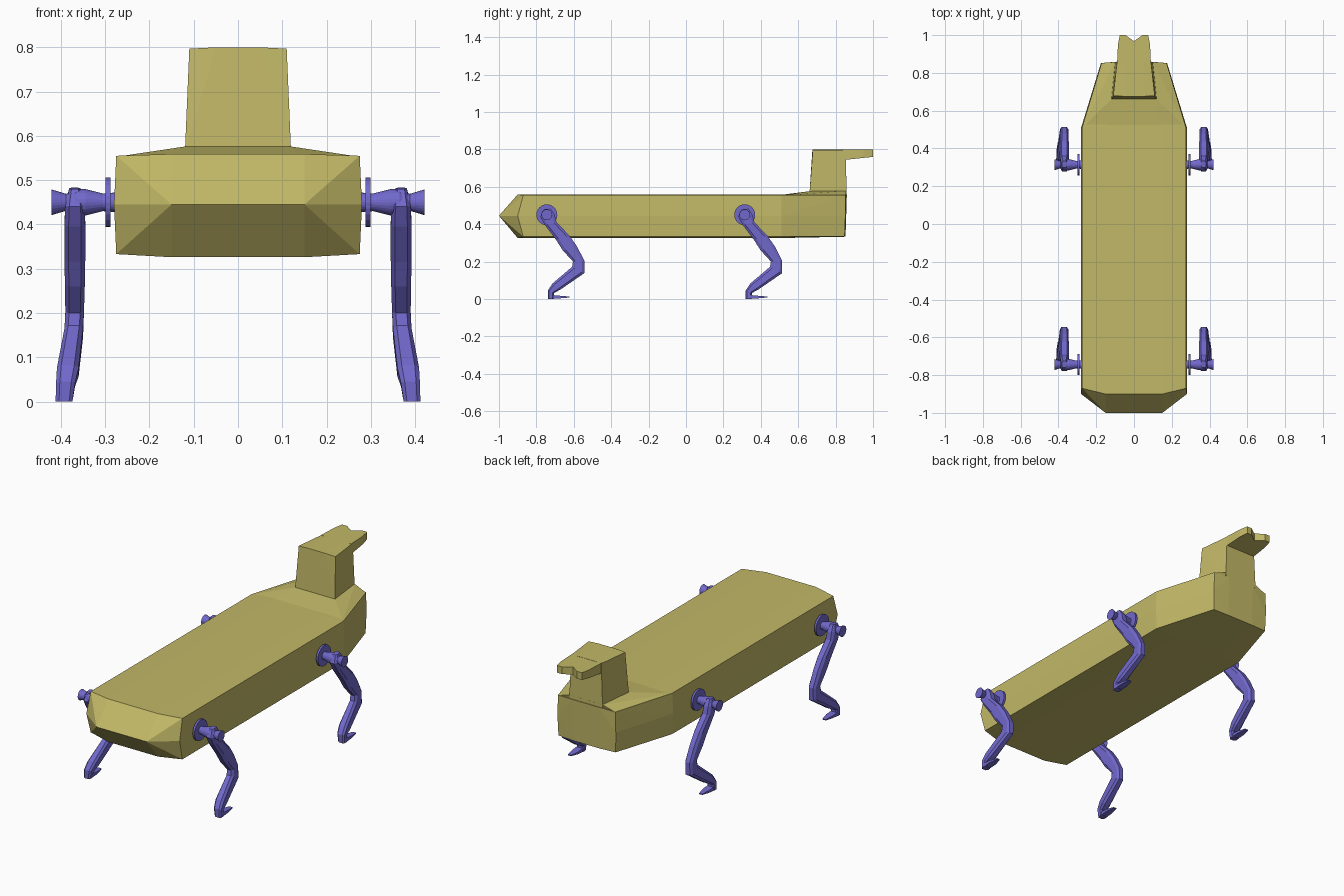
import bpy, bmesh, math

if "Cube" in bpy.data.objects:
    bpy.data.objects.remove(bpy.data.objects["Cube"])


def material(name, rgb):
    m = bpy.data.materials.new(name)
    m.diffuse_color = (*rgb, 1)
    m.use_nodes = True
    m.node_tree.nodes["Principled BSDF"].inputs["Base Color"].default_value = m.diffuse_color
    return m


KHAKI = material("khaki", (0.54, 0.48, 0.135))
BLUE = material("slate blue", (0.165, 0.14, 0.60))


def finish(name, bm, mat):
    bmesh.ops.recalc_face_normals(bm, faces=bm.faces[:])
    me = bpy.data.meshes.new(name)
    bm.to_mesh(me)
    bm.free()
    me.materials.append(mat)
    ob = bpy.data.objects.new(name, me)
    bpy.context.collection.objects.link(ob)
    return ob


def hull(name, half, mat):
    """Convex block from one half of its corners, mirrored in x."""
    bm = bmesh.new()
    vs = [bm.verts.new((s * x, y, z)) for x, y, z in half for s in (1, -1)]
    out = bmesh.ops.convex_hull(bm, input=vs)
    inner = [v for v in out["geom_interior"] if isinstance(v, bmesh.types.BMVert)]
    bmesh.ops.delete(bm, geom=inner, context='VERTS')
    return finish(name, bm, mat)


def loft(name, rings, mat):
    """Skin a list of equal-length rings and cap both ends."""
    bm = bmesh.new()
    rows = [[bm.verts.new(p) for p in r] for r in rings]
    n = len(rows[0])
    for a, b in zip(rows, rows[1:]):
        for i in range(n):
            j = (i + 1) % n
            bm.faces.new((a[i], a[j], b[j], b[i]))
    bm.faces.new(rows[0])
    bm.faces.new(rows[-1])
    return finish(name, bm, mat)


# Body: long box with wedge nose and tapered rear
hull("body", [
    (0.15, -1.0, 0.445), (0.28, -0.90, 0.445),
    (0.275, -0.87, 0.555), (0.15, -0.90, 0.559),
    (0.275, -0.87, 0.333), (0.15, -0.90, 0.326),
    (0.275, 0.51, 0.555), (0.28, 0.51, 0.445), (0.275, 0.51, 0.333),
    (0.15, 0.51, 0.559), (0.15, 0.51, 0.326),
    (0.172, 0.852, 0.555), (0.175, 0.852, 0.445), (0.172, 0.848, 0.335),
    (0.08, 0.86, 0.559), (0.08, 0.853, 0.333)], KHAKI)

# Gentle rise around the base of the neck
hull("shoulder_rise", [
    (0.14, 0.50, 0.556), (0.274, 0.51, 0.553), (0.171, 0.851, 0.553),
    (0.12, 0.66, 0.576), (0.10, 0.858, 0.578), (0.14, 0.50, 0.55)], KHAKI)

# Neck
hull("neck", [
    (0.12, 0.66, 0.56), (0.10, 0.858, 0.56),
    (0.11, 0.678, 0.797), (0.09, 0.855, 0.797),
    (0.05, 0.676, 0.80), (0.05, 0.855, 0.80)], KHAKI)

# Head plate with forked end
right = [(0.09, 0.84), (0.085, 0.95), (0.075, 1.0), (0.045, 1.0)]
outline = right + [(0, 0.968)] + [(-x, y) for x, y in reversed(right)]
loft("head_plate", [[(x, y, 0.799) for x, y in outline],
                    [(x, y, 0.745 + (y - 0.86) * 0.107) for x, y in outline]], KHAKI)

# Leg stations: back y, back z, front y, front z, inner x, outer x
LEG = [
    (-0.015, 0.480, 0.020, 0.483, 0.356, 0.381),
    (-0.035, 0.440, 0.042, 0.450, 0.347, 0.390),
    (-0.010, 0.395, 0.052, 0.410, 0.345, 0.392),
    (0.050, 0.315, 0.120, 0.340, 0.345, 0.392),
    (0.085, 0.260, 0.162, 0.280, 0.346, 0.391),
    (0.140, 0.200, 0.200, 0.205, 0.348, 0.390),
    (0.135, 0.172, 0.200, 0.138, 0.350, 0.392),
    (0.030, 0.083, 0.072, 0.050, 0.360, 0.409),
    (0.005, 0.045, 0.038, 0.032, 0.368, 0.411),
    (0.005, 0.000, 0.038, 0.000, 0.374, 0.412)]


def leg_ring(st, s, hip):
    """Eight-sided section: a rectangle with cut corners."""
    by, bz, fy, fz, x0, x1 = st
    c = 0.2
    corners = [(0, c), (0, 1 - c), (c, 1), (1 - c, 1), (1, 1 - c), (1, c), (1 - c, 0), (c, 0)]
    return [(s * (x0 + (x1 - x0) * u), hip + by + (fy - by) * v, bz + (fz - bz) * v)
            for u, v in corners]


def lathe(name, profile, s, hip, sides=24):
    """Turned part around the hip axis."""
    rings = []
    for x, r in profile:
        rings.append([(s * x, hip + r * math.cos(math.tau * i / sides),
                       0.45 + r * math.sin(math.tau * i / sides)) for i in range(sides)])
    return loft(name, rings, BLUE)


for where, hip in (("front", -0.744), ("rear", 0.314)):
    for side, s in (("left", -1), ("right", 1)):
        tag = where + "_" + side
        # Hip axle and flange
        lathe(tag + "_axle", [(0.265, 0.023), (0.305, 0.02), (0.345, 0.03),
                              (0.365, 0.03), (0.388, 0.019), (0.421, 0.029)], s, hip)
        lathe(tag + "_hip_disc", [(0.288, 0.056), (0.299, 0.056)], s, hip)
        # Bent leg
        loft(tag + "_leg", [leg_ring(st, s, hip) for st in LEG], BLUE)
        # Flat toe
        toe = [(0.020, 0.0, 0.022, 0.376, 0.411), (0.075, 0.004, 0.017, 0.374, 0.411),
               (0.122, 0.008, 0.013, 0.384, 0.403)]
        loft(tag + "_foot", [[(s * a, hip + y, z0), (s * b, hip + y, z0),
                              (s * b, hip + y, z1), (s * a, hip + y, z1)]
                             for y, z0, z1, a, b in toe], BLUE)
